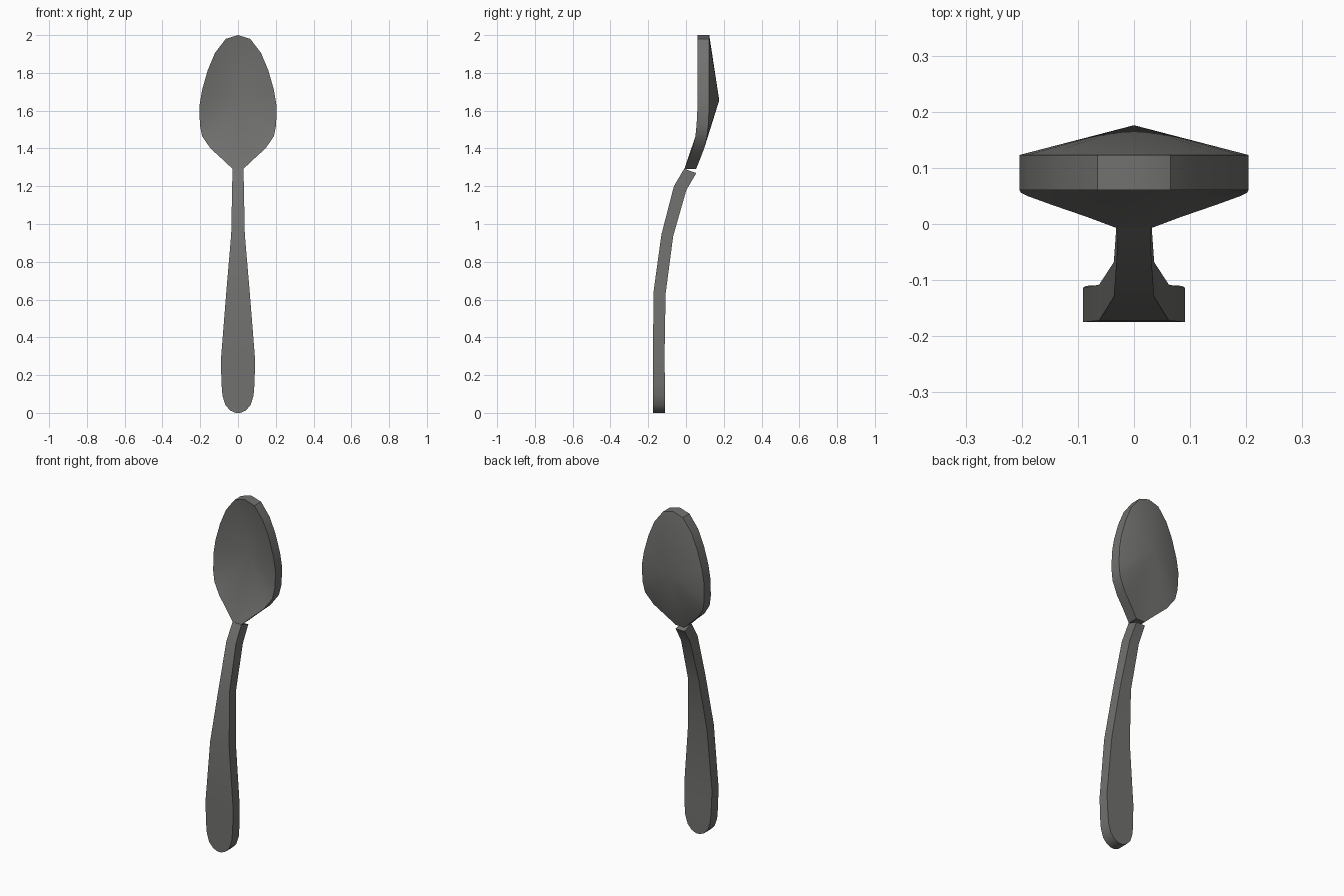
import bpy, math

if "Cube" in bpy.data.objects:
    bpy.data.objects.remove(bpy.data.objects["Cube"])

steel = bpy.data.materials.new("dark steel")
steel.diffuse_color = (0.165, 0.165, 0.16, 1)
steel.use_nodes = True
steel.node_tree.nodes["Principled BSDF"].inputs["Base Color"].default_value = steel.diffuse_color
steel.metallic = 0.0


def make(name, verts, faces):
    me = bpy.data.meshes.new(name)
    me.from_pydata(verts, [], faces)
    me.materials.append(steel)
    ob = bpy.data.objects.new(name, me)
    bpy.context.collection.objects.link(ob)
    bpy.context.view_layer.objects.active = ob
    ob.select_set(True)
    bpy.ops.object.mode_set(mode='EDIT')
    bpy.ops.mesh.select_all(action='SELECT')
    bpy.ops.mesh.normals_make_consistent(inside=False)
    bpy.ops.object.mode_set(mode='OBJECT')
    bpy.ops.object.shade_smooth_by_angle(angle=math.radians(35))
    ob.select_set(False)
    return ob


# handle: stations of (half width, front y, front z, back y, back z)
stations = [
    (0.012, -0.175, 0.000, -0.110, 0.000),
    (0.040, -0.175, 0.012, -0.110, 0.012),
    (0.066, -0.175, 0.040, -0.110, 0.040),
    (0.082, -0.175, 0.090, -0.110, 0.090),
    (0.087, -0.175, 0.150, -0.111, 0.150),
    (0.091, -0.175, 0.275, -0.114, 0.275),
    (0.062, -0.172, 0.640, -0.108, 0.630),
    (0.036, -0.130, 0.945, -0.068, 0.935),
    (0.031, -0.064, 1.200, 0.002, 1.180),
    (0.029, -0.010, 1.292, 0.055, 1.270),
]
verts, faces = [], []
for w, fy, fz, by, bz in stations:
    verts += [(-w, fy, fz), (w, fy, fz), (w, by, bz), (-w, by, bz)]
for i in range(len(stations) - 1):
    for k in range(4):
        a, b = i * 4 + k, i * 4 + (k + 1) % 4
        faces.append((a, b, b + 4, a + 4))
n = len(verts)
faces += [(0, 1, 2, 3), (n - 4, n - 3, n - 2, n - 1)]
make("handle", verts, faces)

# bowl: right half of the rim as (x, front y, z), mirrored to a full loop
half = [
    (0.065, 0.061, 1.980), (0.122, 0.061, 1.905), (0.160, 0.061, 1.815),
    (0.190, 0.061, 1.710), (0.204, 0.061, 1.625), (0.202, 0.056, 1.525),
    (0.190, 0.050, 1.465), (0.146, 0.034, 1.400), (0.085, 0.013, 1.345),
    (0.029, -0.008, 1.292),
]
rim = [(0, 0.061, 2.0)] + half + [(-x, y, z) for x, y, z in reversed(half)]
m = len(rim)
depth = 0.062
verts = rim + [(x, y + depth, z) for x, y, z in rim]
verts += [(0, 0.114, 1.655), (0, 0.176, 1.655)]  # hollow and back peaks
faces = []
for i in range(m):
    j = (i + 1) % m
    faces += [(i, j, j + m, i + m), (i, j, 2 * m), (j + m, i + m, 2 * m + 1)]
make("bowl", verts, faces)
